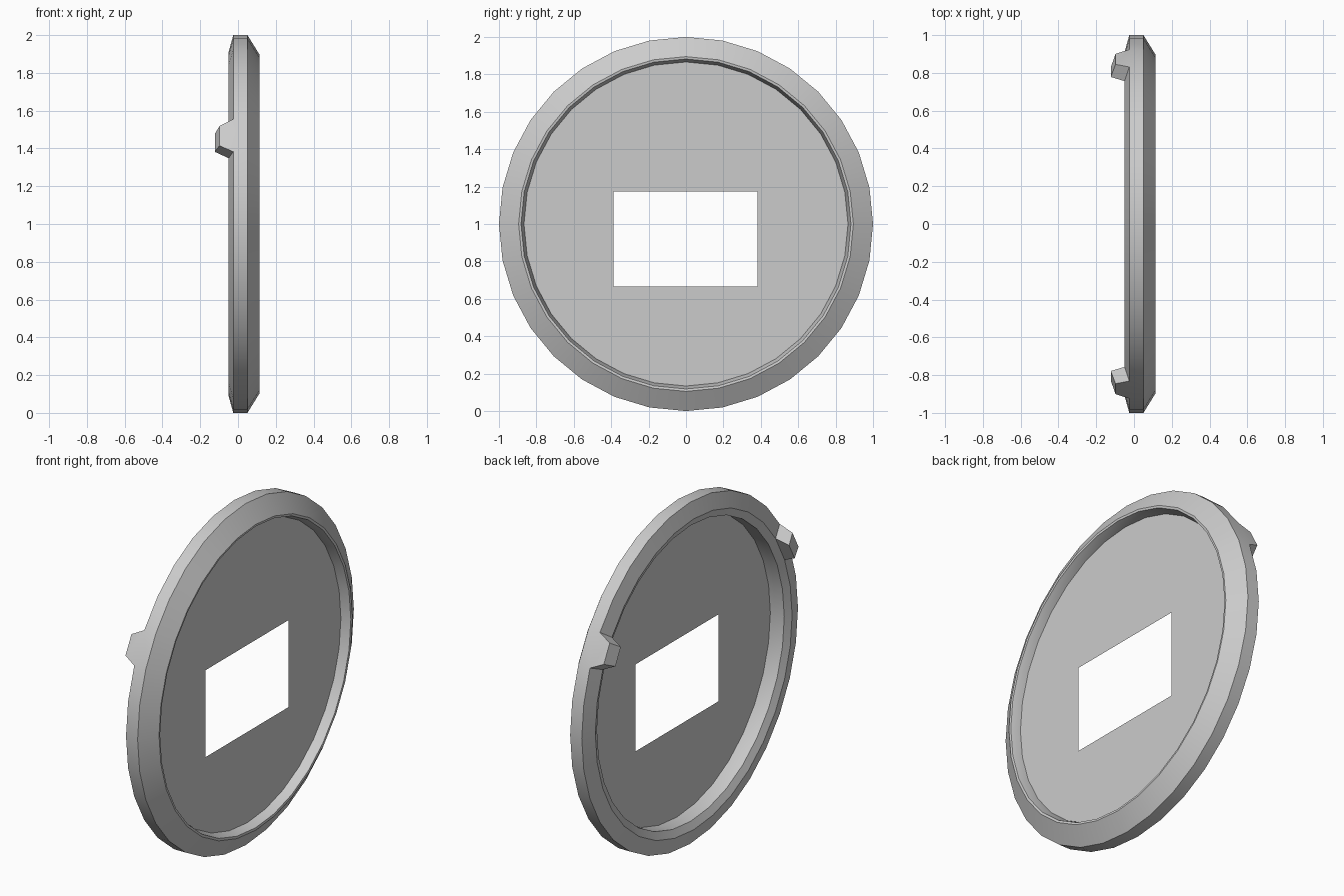
import bpy, bmesh, math
from mathutils import Vector

cube = bpy.data.objects.get("Cube")
if cube:
    bpy.data.objects.remove(cube, do_unlink=True)

SIDES = 32
CENTRE = Vector((0, 0, 1))

grey = bpy.data.materials.new("light grey")
grey.use_nodes = True
colour = (0.6, 0.6, 0.6, 1)
grey.diffuse_color = colour
grey.node_tree.nodes["Principled BSDF"].inputs["Base Color"].default_value = colour


def polar(x, radius, step):
    """Point on a circle around the x axis."""
    a = 2 * math.pi * step / SIDES
    return CENTRE + Vector((x, radius * math.cos(a), radius * math.sin(a)))


def make_object(name, bm):
    mesh = bpy.data.meshes.new(name)
    bm.to_mesh(mesh)
    bm.free()
    obj = bpy.data.objects.new(name, mesh)
    bpy.context.collection.objects.link(obj)
    mesh.materials.append(grey)
    bpy.ops.object.select_all(action='DESELECT')
    obj.select_set(True)
    bpy.context.view_layer.objects.active = obj
    bpy.ops.object.shade_smooth_by_angle(angle=math.radians(25))
    return obj


# Rim: closed cross-section (x, radius) swept around the x axis
profile = [(-0.05, 0.91), (-0.025, 1.0), (0.05, 1.0), (0.115, 0.895),
           (0.113, 0.882), (0.06, 0.866), (-0.03, 0.866)]
bm = bmesh.new()
rings = [[bm.verts.new(polar(x, r, i)) for x, r in profile] for i in range(SIDES)]
back_faces = []
for i in range(SIDES):
    a, b = rings[i], rings[(i + 1) % SIDES]
    for j in range(len(profile)):
        k = (j + 1) % len(profile)
        face = bm.faces.new((a[j], a[k], b[k], b[j]))
        if j == 0:
            back_faces.append(face)
bmesh.ops.recalc_face_normals(bm, faces=bm.faces)

# Clips: two mirrored faces of the back bevel pulled out and tapered
for step in (2, SIDES // 2 - 3):
    angle = 2 * math.pi * (step + 0.5) / SIDES
    radial = Vector((0, math.cos(angle), math.sin(angle)))
    tangent = Vector((0, -math.sin(angle), math.cos(angle)))
    clip = bmesh.ops.extrude_discrete_faces(bm, faces=[back_faces[step]])["faces"][0]
    mid = clip.calc_center_median()
    for v in clip.verts:
        d = v.co - mid
        v.co = (mid + Vector((d.x - 0.073, 0, 0))
                + radial * d.dot(radial) * 0.88 + tangent * d.dot(tangent) * 0.6)
make_object("rim_with_clips", bm)

# Panel: flat disc with a rectangular window
bm = bmesh.new()
outline = [polar(0.06, 0.866, i) for i in range(SIDES)]
window = [Vector((0.06, y, z)) for y, z in
          ((-0.388, 0.665), (0.383, 0.665), (0.383, 1.174), (-0.388, 1.174))]
edges = []
for loop in (outline, window):
    verts = [bm.verts.new(p) for p in loop]
    edges += [bm.edges.new((v, verts[(i + 1) % len(verts)])) for i, v in enumerate(verts)]
bmesh.ops.triangle_fill(bm, edges=edges, use_beauty=True, normal=(1, 0, 0))
for face in bm.faces:
    face.normal_update()
    if face.normal.x < 0:
        face.normal_flip()
make_object("window_panel", bm)
